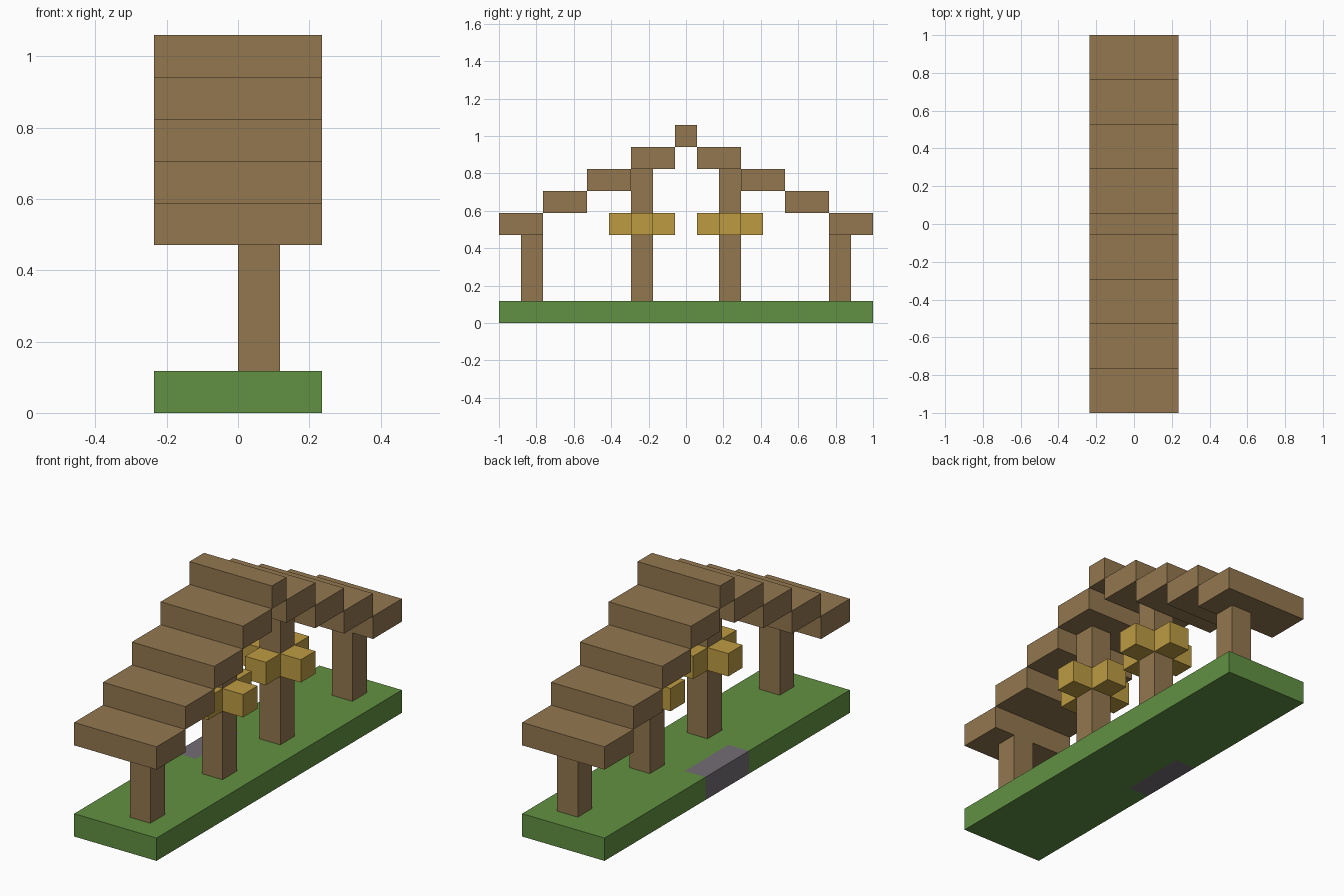
import bpy
import bmesh
from mathutils import Vector

U = 2 / 17  # one block

old = bpy.data.objects.get("Cube")
if old:
    bpy.data.objects.remove(old, do_unlink=True)


def material(name, rgb):
    m = bpy.data.materials.new(name)
    m.use_nodes = True
    m.diffuse_color = (*rgb, 1)
    m.node_tree.nodes["Principled BSDF"].inputs["Base Color"].default_value = (*rgb, 1)
    return m


wood = material("wood brown", (0.29, 0.185, 0.078))
grass = material("grass green", (0.12, 0.285, 0.054))
glow = material("lantern yellow", (0.51, 0.33, 0.055))
stone = material("stone grey", (0.175, 0.155, 0.175))


def box(name, mat, xs, ys, zs):
    """Flat-sided box from extents given in blocks."""
    bm = bmesh.new()
    bmesh.ops.create_cube(bm, size=1)
    for v in bm.verts:
        v.co = Vector([((a + b) / 2 + c * (b - a)) * U
                       for c, (a, b) in zip(v.co, (xs, ys, zs))])
    mesh = bpy.data.meshes.new(name)
    bm.to_mesh(mesh)
    bm.free()
    mesh.materials.append(mat)
    ob = bpy.data.objects.new(name, mesh)
    bpy.context.collection.objects.link(ob)
    return ob


# Ground slab, cut so that a stone doorstep can be coloured on the right edge
ground = box("ground", grass, (-2, 2), (-8.5, 8.5), (0, 1))
ground.data.materials.append(stone)
bm = bmesh.new()
bm.from_mesh(ground.data)
for co, no in (((-U, 0, 0), (1, 0, 0)),
               ((0, -1.5 * U, 0), (0, 1, 0)),
               ((0, 1.5 * U, 0), (0, 1, 0))):
    bmesh.ops.bisect_plane(bm, geom=bm.verts[:] + bm.edges[:] + bm.faces[:],
                           plane_co=co, plane_no=no)
for f in bm.faces:
    c = f.calc_center_median()
    if c.x < -U and abs(c.y) < 1.5 * U:
        f.material_index = 1
bm.to_mesh(ground.data)
bm.free()

# Roof ridge
box("roof_ridge", wood, (-2, 2), (-0.5, 0.5), (8, 9))

for side, s in (("front", -1), ("back", 1)):
    def span(a, b):
        return tuple(sorted((s * a, s * b)))

    # Stepped roof beams
    for i in range(4):
        y, z = 0.5 + 2 * i, 7 - i
        box(f"{side}_roof_step_{i + 1}", wood, (-2, 2), span(y, y + 2), (z, z + 1))

    # Posts
    box(f"{side}_outer_post", wood, (0, 1), span(6.5, 7.5), (1, 4))
    box(f"{side}_inner_post", wood, (0, 1), span(1.5, 2.5), (1, 7))

    # Lanterns on the four sides of the inner post
    for i, (dx, dy) in enumerate(((-1, 0), (1, 0), (0, -1), (0, 1))):
        box(f"{side}_lantern_{i + 1}", glow, (dx, dx + 1),
            span(1.5 + dy, 2.5 + dy), (4, 5))
